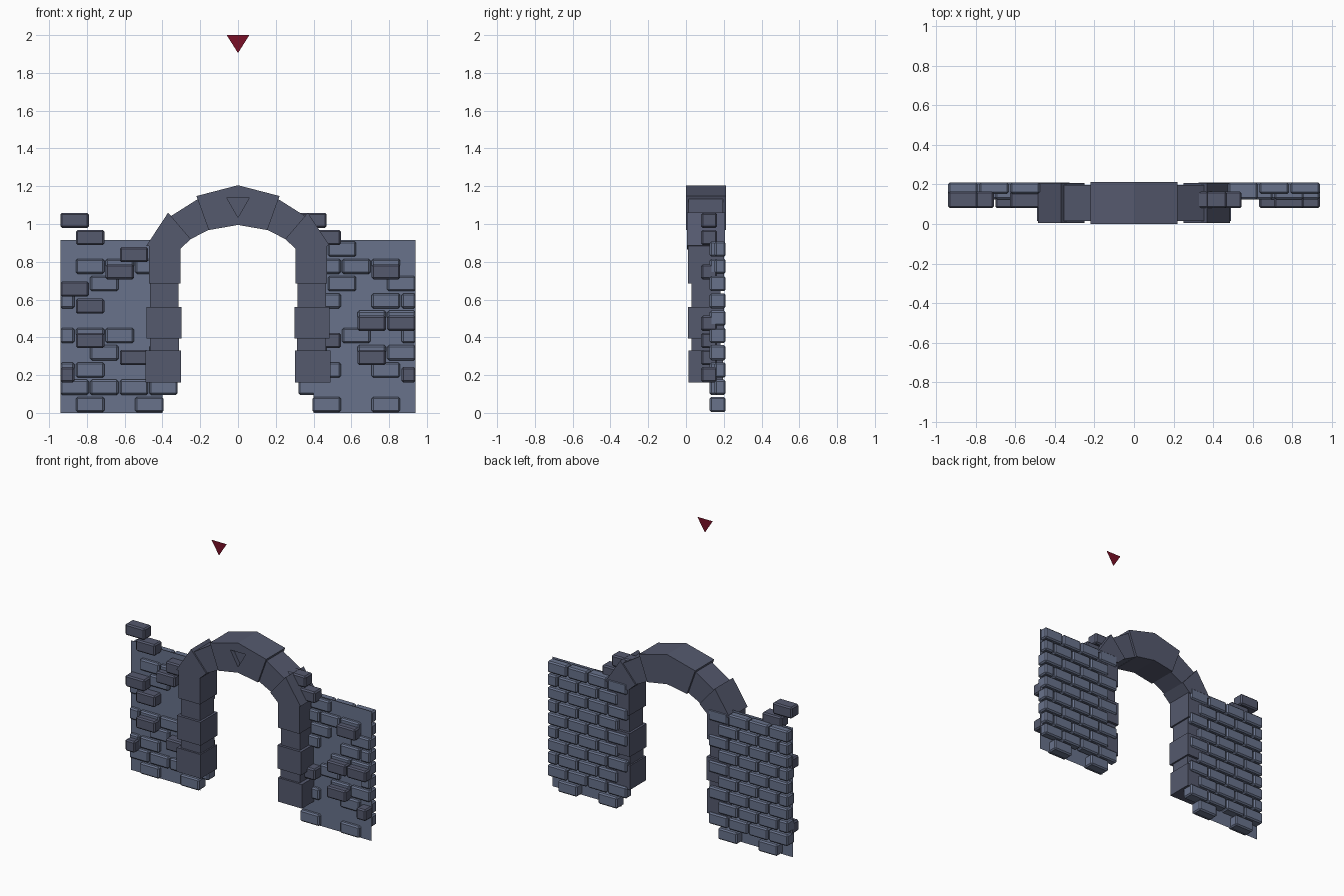
import bpy, bmesh, random

if "Cube" in bpy.data.objects:
    bpy.data.objects.remove(bpy.data.objects["Cube"])

random.seed(4)


def material(name, rgb):
    m = bpy.data.materials.new(name)
    m.diffuse_color = (*rgb, 1)
    m.use_nodes = True
    m.node_tree.nodes["Principled BSDF"].inputs["Base Color"].default_value = m.diffuse_color
    return m


BLUE = material("wall_blue", (0.14, 0.17, 0.26))
DARK = material("stone_dark", (0.09, 0.10, 0.155))
RED = material("dark_red", (0.19, 0.005, 0.02))


def finish(name, bm, mat):
    bmesh.ops.recalc_face_normals(bm, faces=bm.faces)
    me = bpy.data.meshes.new(name)
    bm.to_mesh(me)
    bm.free()
    ob = bpy.data.objects.new(name, me)
    bpy.context.collection.objects.link(ob)
    if mat:
        me.materials.append(mat)
    return ob


def add_prism(bm, outline, y0, y1):
    """Extrude an (x, z) outline from y0 to y1."""
    f = [bm.verts.new((x, y0, z)) for x, z in outline]
    b = [bm.verts.new((x, y1, z)) for x, z in outline]
    bm.faces.new(f)
    bm.faces.new(b[::-1])
    n = len(f)
    for i in range(n):
        j = (i + 1) % n
        bm.faces.new((f[i], b[i], b[j], f[j]))


def add_box(bm, x0, x1, y0, y1, z0, z1):
    add_prism(bm, [(x0, z0), (x1, z0), (x1, z1), (x0, z1)], y0, y1)


def bevel(ob, width):
    m = ob.modifiers.new("chamfer", 'BEVEL')
    m.width = width
    m.segments = 1


STEP, LEN, H, ROW = 0.157, 0.15, 0.08, 0.0915


def brick_span(odd, k):
    """x range on the left wall; k = -1 is the half brick of an even row."""
    if odd:
        return -0.94 + STEP * k, -0.94 + STEP * k + LEN
    if k < 0:
        return -0.94, -0.866
    return -0.858 + STEP * k, -0.858 + STEP * k + LEN


# proud front bricks: (row, brick) for each side
proud = {
    "left": [(0, -1), (1, 2), (2, 0), (4, 0), (5, 0), (6, 1), (7, 2), (8, 0), (9, 0)],
    "right": [(0, -1), (1, 1), (2, 2), (3, 0), (3, 1), (6, 0), (7, 3), (8, 2), (9, 3)],
}

for side, s in (("left", 1), ("right", -1)):
    # thin backing panel
    bm = bmesh.new()
    bm.faces.new([bm.verts.new((s * x, 0.15, z)) for x, z in
                  ((-0.94, 0), (-0.40, 0), (-0.40, 0.915), (-0.94, 0.915))])
    finish(side + "_wall_panel", bm, BLUE)

    # staggered brick courses, some poking through the panel
    bm = bmesh.new()
    for r in range(10):
        odd = r % 2
        ks = range(4) if odd else range(-1, 3)
        for k in ([0, 2] if r == 0 else ks):
            a, b = brick_span(odd, k)
            y0 = 0.125 if r == 0 or random.random() < 0.5 else 0.152
            z = 0.004 + ROW * r
            add_box(bm, s * a, s * b, y0, 0.21, z, z + H)
    bevel(finish(side + "_wall_bricks", bm, BLUE), 0.009)

    # proud bricks on the front
    bm = bmesh.new()
    for r, k in proud[side]:
        a, b = brick_span(r % 2, k)
        z = 0.162 + 0.0908 * r
        add_box(bm, s * a, s * b, 0.08, 0.165, z, z + H)
    bevel(finish(side + "_proud_bricks", bm, DARK), 0.009)

    # jamb blocks: outer x, inner x, front y, z range
    bm = bmesh.new()
    for xo, xi, y, z0, z1 in ((0.49, 0.302, 0.014, 0.16, 0.33),
                              (0.465, 0.312, 0.028, 0.33, 0.395),
                              (0.485, 0.300, 0.010, 0.395, 0.56),
                              (0.465, 0.316, 0.028, 0.56, 0.685),
                              (0.472, 0.305, 0.010, 0.685, 0.89)):
        add_box(bm, -s * xo, -s * xi, y, 0.21 - y, z0, z1)
    finish(side + "_jamb", bm, DARK)

    # two arch stones
    bm = bmesh.new()
    add_prism(bm, [(-s * x, z) for x, z in
                   ((0.485, 0.885), (0.37, 1.06), (0.25, 0.92), (0.31, 0.865))], 0.004, 0.206)
    add_prism(bm, [(-s * x, z) for x, z in
                   ((0.355, 1.042), (0.20, 1.14), (0.15, 0.972), (0.25, 0.92))], 0.014, 0.196)
    finish(side + "_arch_stones", bm, DARK)

# keystone with a triangular recess in its front
bm = bmesh.new()
add_prism(bm, [(0, 1.205), (0.22, 1.148), (0.155, 0.968), (0, 0.995),
               (-0.155, 0.968), (-0.22, 1.148)], 0, 0.212)
keystone = finish("keystone", bm, DARK)
bm = bmesh.new()
add_prism(bm, [(-0.06, 1.14), (0.06, 1.14), (0, 1.035)], -0.05, 0.03)
cutter = finish("recess_cutter", bm, None)
cutter.hide_render = True
cutter.hide_viewport = True
cut = keystone.modifiers.new("recess", 'BOOLEAN')
cut.operation = 'DIFFERENCE'
cut.solver = 'EXACT'
cut.object = cutter

# flat triangle floating above the arch
bm = bmesh.new()
bm.faces.new([bm.verts.new((x, -0.212, z)) for x, z in
              ((-0.06, 2.0), (0, 1.905), (0.06, 2.0))])
finish("floating_triangle", bm, RED)
